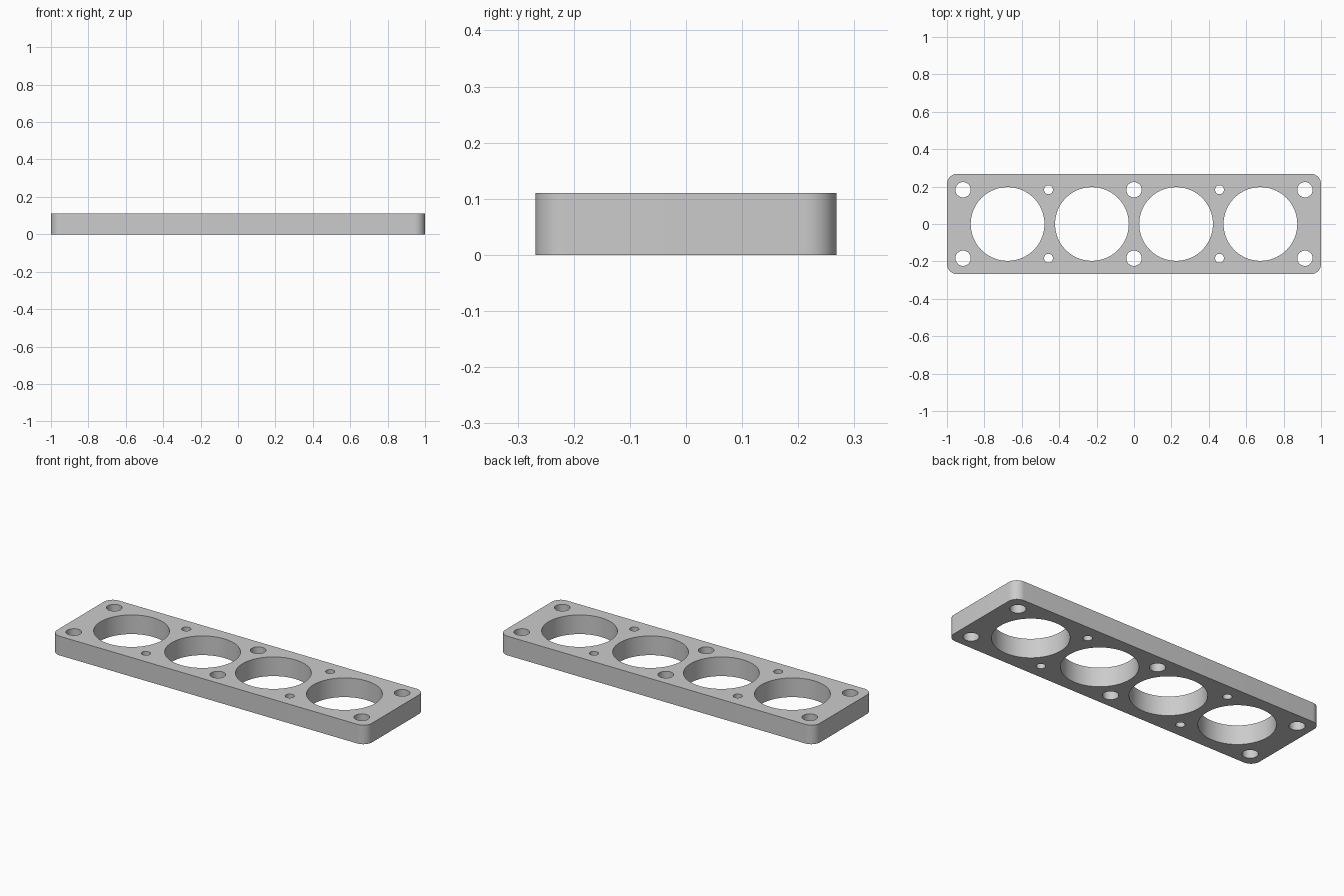
import bpy
import bmesh
from math import cos, sin, pi, radians

cube = bpy.data.objects.get("Cube")
if cube:
    bpy.data.objects.remove(cube, do_unlink=True)

LENGTH, WIDTH, THICK, CORNER = 2.0, 0.536, 0.11, 0.055
HOLE_Y = 0.183

# Single grey material
grey = bpy.data.materials.new("plain_grey")
grey.use_nodes = True
colour = (0.6, 0.6, 0.6, 1)
grey.diffuse_color = colour
grey.node_tree.nodes["Principled BSDF"].inputs["Base Color"].default_value = colour


def arc(cx, cy, r, start, sweep, steps):
    return [(cx + r * cos(start + sweep * i / steps),
             cy + r * sin(start + sweep * i / steps)) for i in range(steps + 1)]


def add_loop(curve, points):
    spline = curve.splines.new('POLY')
    spline.points.add(len(points) - 1)
    for p, (x, y) in zip(spline.points, points):
        p.co = (x, y, 0, 1)
    spline.use_cyclic_u = True


def add_hole(curve, x, y, r, steps):
    add_loop(curve, arc(x, y, r, 0, 2 * pi, steps)[:-1])


profile = bpy.data.curves.new("plate_profile", 'CURVE')
profile.dimensions = '2D'
profile.fill_mode = 'BOTH'
profile.extrude = THICK / 2

# Rounded rectangular outline
outline = []
for k, (sx, sy) in enumerate([(1, 1), (-1, 1), (-1, -1), (1, -1)]):
    outline += arc(sx * (LENGTH / 2 - CORNER), sy * (WIDTH / 2 - CORNER),
                   CORNER, k * pi / 2, pi / 2, 12)
add_loop(profile, outline)

# Four large bores
for x in (-0.676, -0.225, 0.225, 0.676):
    add_hole(profile, x, 0, 0.197, 72)

# Bolt holes and small pin holes along both long edges
for y in (-HOLE_Y, HOLE_Y):
    for x in (-0.914, 0, 0.914):
        add_hole(profile, x, y, 0.041, 36)
    for x in (-0.457, 0.457):
        add_hole(profile, x, y, 0.024, 28)

# Turn the extruded profile into a clean mesh plate
helper = bpy.data.objects.new("profile_helper", profile)
bpy.context.collection.objects.link(helper)
bpy.context.view_layer.update()
evaluated = helper.evaluated_get(bpy.context.evaluated_depsgraph_get())
mesh = bpy.data.meshes.new_from_object(evaluated)
bpy.data.objects.remove(helper, do_unlink=True)

bm = bmesh.new()
bm.from_mesh(mesh)
bmesh.ops.remove_doubles(bm, verts=bm.verts, dist=0.0001)
bmesh.ops.recalc_face_normals(bm, faces=bm.faces)
bmesh.ops.translate(bm, verts=bm.verts, vec=(0, 0, THICK / 2))
bm.to_mesh(mesh)
bm.free()

mesh.materials.clear()
mesh.materials.append(grey)
plate = bpy.data.objects.new("drilled_plate", mesh)
bpy.context.collection.objects.link(plate)
bpy.context.view_layer.objects.active = plate
plate.select_set(True)
bpy.ops.object.shade_smooth_by_angle(angle=radians(30))
